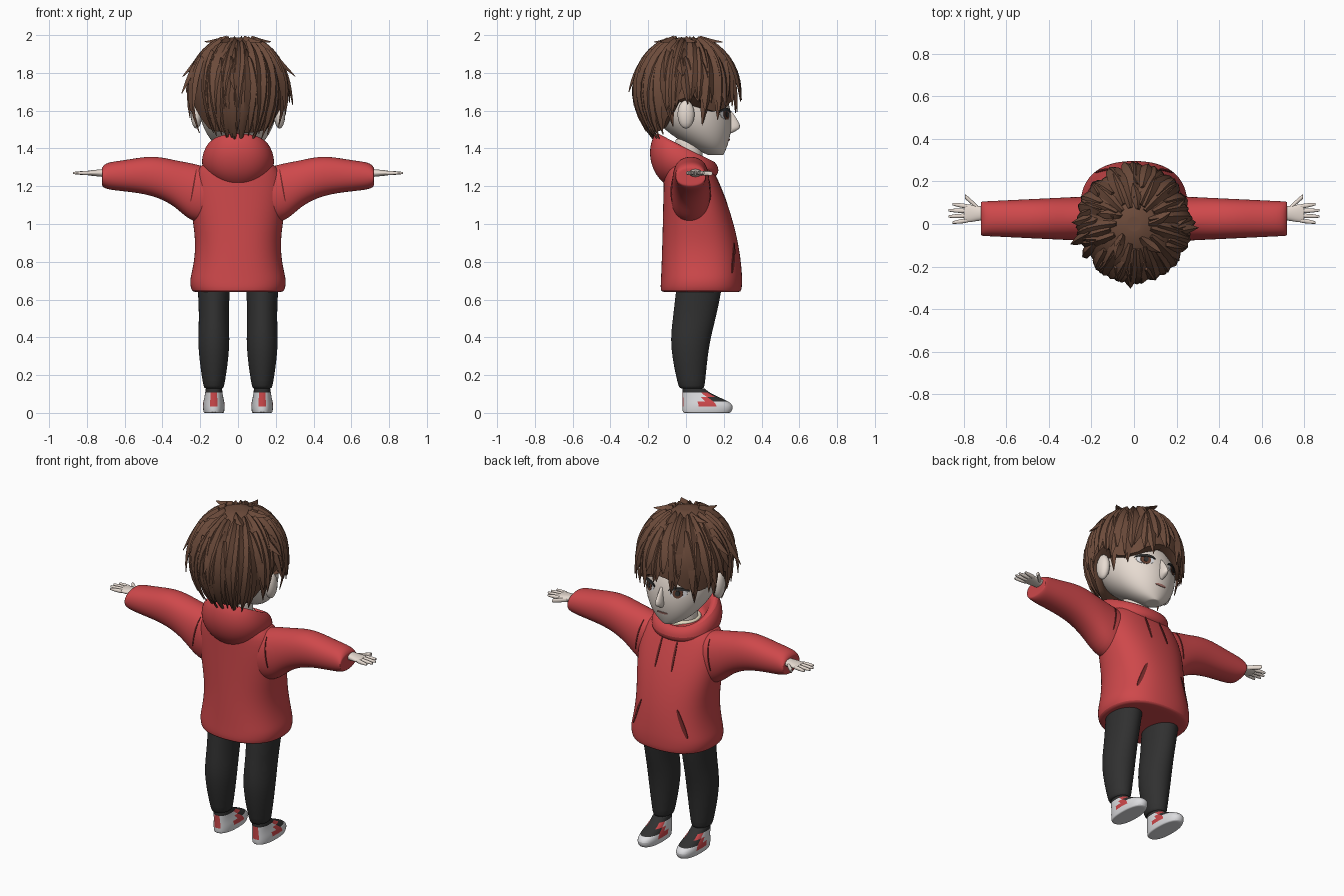
import bpy, bmesh, math, random
from math import sin, cos, pi, sqrt, radians
from mathutils import Vector, Matrix

random.seed(4)
if "Cube" in bpy.data.objects:
    bpy.data.objects.remove(bpy.data.objects["Cube"])


def material(name, red, green, blue):
    mat = bpy.data.materials.new(name)
    mat.use_nodes = True
    mat.diffuse_color = (red, green, blue, 1)
    shader = mat.node_tree.nodes["Principled BSDF"]
    shader.inputs["Base Color"].default_value = mat.diffuse_color
    return mat


RED = material("hoodie red", .62, .065, .07)
SEAM = material("dark red seam", .16, .02, .02)
HAIR = material("hair brown", .15, .07, .043)
SKIN = material("pale skin", .8, .71, .64)
BLACK = material("trouser black", .03, .03, .03)
WHITE = material("shoe white", .72, .72, .74)
IRIS = material("iris brown", .13, .05, .03)
CREAM = material("shirt cream", .8, .72, .55)
LIP = material("lip", .45, .2, .17)
parts = []


def ring(centre, across, along, count, power=1):
    """Closed superellipse around centre with the two half axes given."""
    points = []
    for i in range(count):
        angle = 2 * pi * i / count
        c, s = cos(angle), sin(angle)
        points.append(Vector(centre)
                      + Vector(across) * math.copysign(abs(c) ** power, c)
                      + Vector(along) * math.copysign(abs(s) ** power, s))
    return points


def level(z, half, back, front, x=0, power=1, front_z=None):
    """Ring across the body; front_z tilts it."""
    rise = 0 if front_z is None else (front_z - z) / 2
    return ring((x, (back + front) / 2, z + rise), (half, 0, 0),
                (0, (front - back) / 2, rise), 20, power)


def upright(x, y, depth, low, high):
    """Ring around an arm, hand or finger."""
    return ring((x, y, (low + high) / 2), (0, depth, 0), (0, 0, (high - low) / 2), 12, .9)


def inset(points):
    middle = sum(points, Vector()) / len(points)
    return [middle.lerp(p, .9) for p in points]


def loft(bm, rings):
    """Skin consecutive rings and close both ends with inset caps."""
    rings = [inset(rings[0]), *rings, inset(rings[-1])]
    rows = [[bm.verts.new(p) for p in points] for points in rings]
    for low, high in zip(rows, rows[1:]):
        for i in range(len(low)):
            bm.faces.new((low[i - 1], low[i], high[i], high[i - 1]))
    bm.faces.new(rows[0])
    bm.faces.new(rows[-1])


def finish(name, bm, mats, rule=None, smooth=True):
    bmesh.ops.recalc_face_normals(bm, faces=bm.faces[:])
    if rule:
        for face in bm.faces:
            face.material_index = rule(face.calc_center_median())
    mesh = bpy.data.meshes.new(name)
    bm.to_mesh(mesh)
    bm.free()
    for mat in mats:
        mesh.materials.append(mat)
    part = bpy.data.objects.new(name, mesh)
    bpy.context.collection.objects.link(part)
    if smooth:
        subdivision = part.modifiers.new("smooth", "SUBSURF")
        subdivision.levels = subdivision.render_levels = 2
    parts.append(part)
    return part


def solid(name, rings, mat, smooth=True):
    bm = bmesh.new()
    loft(bm, rings)
    return finish(name, bm, [mat], None, smooth)


def decal(name, target, start, end, half, mat, lift=.004, side=1, bow=0):
    """Thin leaf-shaped plate between two (x, z) points, laid on the target."""
    bpy.context.view_layer.update()
    surface = target.evaluated_get(bpy.context.evaluated_depsgraph_get())
    start, end = Vector(start), Vector(end)
    way = (end - start).normalized()
    rings = []
    for i in range(13):
        angle = pi * i / 12
        spot = start.lerp(end, (1 - cos(angle)) / 2)
        width = half * sin(angle) + .001
        hits = []
        for k in (width, -width):
            origin = (spot.x - way.y * k, side, spot.y + way.x * k + bow * sin(angle))
            hit, place, *_ = surface.ray_cast(origin, (0, -side, 0))
            if hit:
                hits.append(place)
        if len(hits) == 2:
            out = Vector((0, side * lift, 0))
            rings.append([hits[0] + out, hits[1] + out, hits[1] - out / 2, hits[0] - out / 2])
    if len(rings) > 1:
        solid(name, rings, mat, False)


# Head, nose and neck
def head_ring(t):
    bulge = sin(pi * t)
    return level(1.36 + .52 * t, .21 * sqrt(bulge), .13 - .32 * bulge ** .9,
                 .245 - .4 * (t - .35) ** 2)


head = solid("head", [head_ring(.01 + .84 * (i / 8) ** 1.5) for i in range(9)], SKIN)
solid("nose", [level(z, half, .2, tip) for z, half, tip in (
    (1.48, .01, .24), (1.5, .02, .28), (1.52, .02, .295), (1.6, .01, .24))], SKIN)
solid("neck", [level(z, .075, -.06, .09) for z in (1.2, 1.3, 1.45)], SKIN)
solid("undershirt", [level(z, .09, -.09, .12) for z in (1.25, 1.3, 1.35)], CREAM)

# Face details and ears
EYE = (("white", .043, .026, WHITE), ("iris", .025, .027, IRIS), ("pupil", .011, .014, BLACK))
for s, side in ((-1, "left"), (1, "right")):
    x = s * .095
    for layer, (part, wide, tall, mat) in enumerate(EYE):
        decal(f"{side}_eye_{part}", head, (x - wide, 1.58), (x + wide, 1.58), tall, mat,
              .002 * (layer + 1))
    for part, z, mat in (("lash", 1.59, BLACK), ("eyebrow", 1.65, HAIR)):
        decal(f"{side}_{part}", head, (x - .05, z), (x + .05, z), .007, mat, .007, 1, .016)
    bm = bmesh.new()
    shape = Matrix.Translation((s * .22, 0, 1.58)) @ Matrix.Diagonal((.03, .045, .075, 1))
    bmesh.ops.create_uvsphere(bm, u_segments=16, v_segments=10, radius=1, matrix=shape)
    finish(side + "_ear", bm, [SKIN], None, False)
decal("mouth", head, (-.035, 1.445), (.035, 1.445), .005, LIP)

# Hair: a cap under layered tapering locks; hem heights run from back to front
HEM = ((-1, 1.43), (-.6, 1.45), (-.2, 1.6), (.2, 1.64), (.5, 1.54), (.8, 1.56), (1, 1.63))


def hem(angle):
    facing = sin(angle)
    for (f, z), (next_f, next_z) in zip(HEM, HEM[1:]):
        if facing <= next_f:
            return z + (next_z - z) * (facing - f) / (next_f - f)
    return HEM[-1][1]


def hair_point(angle, z, offset):
    """Point and outward direction on the domed hair surface."""
    drop = z - 1.72
    if drop > 0:
        radius = .25 * sqrt(max(0, 1 - (drop / .27) ** 2))
    else:
        radius = .25 - (1 - sin(angle) / 2) * drop ** 2
    point = Vector((radius * cos(angle), radius * sin(angle) * 1.06, z))
    out = (point - Vector((0, 0, min(z, 1.72)))).normalized()
    return point + out * offset, out


def lock(bm, angle, top, bottom, width, lift, sway):
    rings = []
    for i in range(10):
        t = i / 9
        turn = angle + sway * t
        spot, out = hair_point(turn, top + (bottom - top) * t ** 1.6, .009 + lift * t ** 3)
        side = Vector((-sin(turn), cos(turn), 0)) * (width * (.25 + 1.2 * t) * (1 - t ** 3) + .001)
        thick = out * .012 * (1 - .8 * t ** 4)
        rings.append([spot - side - thick, spot + thick * .7, spot + side - thick, spot - thick * 1.2])
    loft(bm, rings)


def cap_ring(t):
    angles = [2 * pi * i / 40 for i in range(40)]
    return [hair_point(a, 1.988 + (hem(a) - 1.938) * t ** 1.7, 0)[0] for a in angles]


solid("hair_cap", [cap_ring(max(i / 12, .02)) for i in range(13)], HAIR, False)

vary = random.uniform
bm = bmesh.new()
for count, top, rise in ((24, 1.98, 0), (20, 1.93, .06), (16, 1.88, .02)):
    for i in range(count):
        angle = 2 * pi * (i + vary(-.3, .3)) / count
        lock(bm, angle, top + vary(-.02, 0), hem(angle) + rise + vary(-.03, .03),
             .045, vary(.003, .025), vary(-.3, .3))
# Loose spikes at the sides and tufts on the crown
for degrees, bottom, lift in ((190, 1.69, .055), (350, 1.77, .05), (355, 1.63, .04),
                              (172, 1.77, .04), (205, 1.6, .04), (260, 1.7, .03)):
    lock(bm, radians(degrees), 1.88, bottom, .032, lift, .12)
for i in range(5):
    lock(bm, i * 1.3, 1.98, 1.93, .03, .035, .3)
finish("hair_locks", bm, [HAIR], None, False)

# Hoodie body: the back is nearly straight and the front bulges low down
TORSO = ((.64, .25), (.7, .26), (.75, .245), (.9, .22), (1.1, .26), (1.28, .25), (1.34, .15))
torso = solid("hoodie_body", [level(z, half, -.1 - .025 / z, .3 - .45 * (z - .7) ** 2, 0, .85)
                              for z, half in TORSO], RED)

# Lowered hood wrapping the neck: radius, back height, front height
HOOD = ((.1, 1.2, 1.25), (.17, 1.26, 1.24), (.205, 1.38, 1.28),
        (.17, 1.49, 1.34), (.13, 1.48, 1.33), (.1, 1.36, 1.28))
solid("hood", [level(back, r, -r, r * .9, 0, .9, front) for r, back, front in HOOD], RED)

# Sleeves (x, underside, top), legs (z, half, back, front), shoes (z, half, toe)
SLEEVE = ((.14, 1, 1.3), (.25, 1, 1.33), (.33, 1.09, 1.34), (.45, 1.15, 1.37),
          (.6, 1.17, 1.34), (.7, 1.18, 1.33), (.72, 1.2, 1.3))
LEG = ((.13, .055, -.04, .1), (.36, .09, -.09, .12), (.5, .076, -.07, .16), (.7, .09, -.05, .2))
SHOE = ((0, .055, .24), (.035, .06, .255), (.06, .056, .23), (.085, .05, .17),
        (.11, .046, .12), (.13, .044, .1))


def shoe_colour(c):
    if c.z > .115 or (c.z > .07 and c.y > .13):
        return 2
    return int(c.z > .036 and (.08 < c.y < .17 or c.y < -.012))


for s, side in ((-1, "left"), (1, "right")):
    sleeve = solid(side + "_sleeve", [upright(s * x, .025, .12 - .05 * x, low, high)
                                      for x, low, high in SLEEVE], RED)
    solid(side + "_trouser_leg", [level(*row, s * .128) for row in LEG], BLACK)
    bm = bmesh.new()
    loft(bm, [level(z, half, -.02, toe, s * .128, .85) for z, half, toe in SHOE])
    finish(side + "_shoe", bm, [WHITE, RED, BLACK], shoe_colour)

    # Hand: flat palm, four spread fingers and a thumb
    bm = bmesh.new()
    loft(bm, [upright(s * x, .05, depth, 1.27 - thick, 1.27 + thick) for x, depth, thick in (
        (.68, .033, .025), (.73, .035, .02), (.77, .044, .016), (.8, .044, .012))])
    for k in (-1.5, -.5, .5, 1.5):
        length = .09 - .009 * k * k
        loft(bm, [upright(s * (.785 + length * t), .05 + k * (.022 + .007 * t), r, 1.27 - r, 1.27 + r)
                  for t, r in ((0, .011), (.5, .011), (1, .006))])
    loft(bm, [upright(s * x, y, .012, 1.255, 1.28) for x, y in ((.73, .07), (.76, .1), (.795, .13))])
    finish(side + "_hand", bm, [SKIN])

    # Drawstrings, pocket slits and shoulder seams
    decal(side + "_drawstring", torso, (s * .05, 1.26), (s * .055, 1.1), .005, SEAM)
    decal(side + "_pocket_slit", torso, (s * .12, .9), (s * .18, .74), .007, SEAM)
    for face, label in ((1, "front"), (-1, "back")):
        decal(f"{side}_{label}_seam", sleeve, (s * .22, 1.29), (s * .25, 1.12), .003, SEAM, .004, face)

# Smooth shading with sharp creases kept
for item in bpy.context.view_layer.objects:
    item.select_set(item in parts)
bpy.context.view_layer.objects.active = torso
bpy.ops.object.shade_smooth_by_angle(angle=radians(50))
